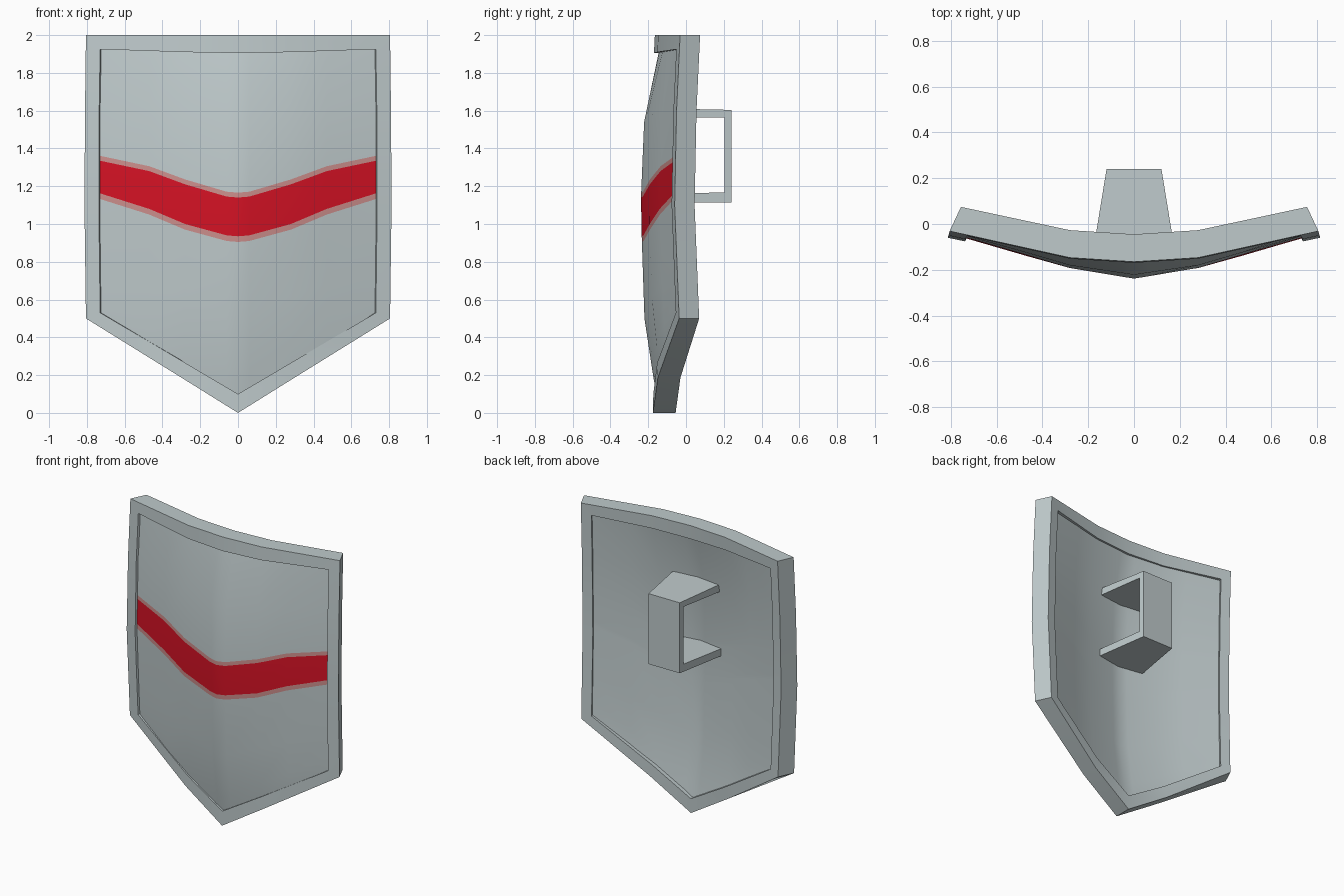
import bpy, bmesh, math

if "Cube" in bpy.data.objects:
    bpy.data.objects.remove(bpy.data.objects["Cube"])


def mat(name, col):
    m = bpy.data.materials.new(name)
    m.diffuse_color = (*col, 1)
    m.use_nodes = True
    m.node_tree.nodes["Principled BSDF"].inputs["Base Color"].default_value = m.diffuse_color
    return m


STEEL = mat("pale_steel", (0.52, 0.59, 0.60))
RED = mat("stripe_red", (0.66, 0.006, 0.018))
PINK = mat("stripe_faded_edge", (0.60, 0.27, 0.26))


def lerp(pts, v):
    """Piecewise linear curve through (key, value) points."""
    if v <= pts[0][0]:
        return pts[0][1]
    for (a, p), (b, q) in zip(pts, pts[1:]):
        if v <= b:
            return p + (q - p) * (v - a) / (b - a)
    return pts[-1][1]


def back(x, y, z, depth):
    """Point on the back side: pushed back, and inward near the sides."""
    ax = abs(x)
    shift = 0.05 * max(0, ax - 0.28) / 0.53
    return (math.copysign(ax - shift, x),
            y + depth * (1 - 0.12 * max(0, ax - 0.28) / 0.53), z)


def finish(name, bm, mats, smooth=True):
    bmesh.ops.recalc_face_normals(bm, faces=bm.faces[:])
    me = bpy.data.meshes.new(name)
    bm.to_mesh(me)
    bm.free()
    ob = bpy.data.objects.new(name, me)
    bpy.context.collection.objects.link(ob)
    for m in mats:
        me.materials.append(m)
    if smooth:
        bpy.ops.object.select_all(action='DESELECT')
        bpy.context.view_layer.objects.active = ob
        ob.select_set(True)
        bpy.ops.object.shade_smooth_by_angle(angle=math.radians(25))
    return ob


# Rim: closed loop of quads following a curved shield outline
def rim_y(x, z):
    across = lerp([(0, -0.165), (0.28, -0.147), (0.81, -0.03)], abs(x))
    return across + lerp([(0, -0.01), (0.2, -0.006), (0.5, -0.005),
                          (1.1, -0.03), (1.6, -0.02), (2, 0)], z)


half = [(0, 2, 0, 1.905), (0.28, 2, 0.28, 1.91), (0.805, 2, 0.73, 1.925),
        (0.81, 1.6, 0.735, 1.6), (0.813, 1.1, 0.737, 1.1),
        (0.805, 0.5, 0.73, 0.53), (0.3, 0.187, 0.28, 0.265), (0, 0, 0, 0.1)]
loop = half + [(-a, b, -c, d) for a, b, c, d in half[-2:0:-1]]
bm = bmesh.new()
rings = []
for xo, zo, xi, zi in loop:
    of = (xo, rim_y(xo, zo), zo)
    inf = (xi, rim_y(xi, zi), zi)
    rings.append([bm.verts.new(p) for p in
                  (of, inf, back(*inf, 0.12), back(*of, 0.12))])
for i, r in enumerate(rings):
    s = rings[(i + 1) % len(rings)]
    for k in range(4):
        bm.faces.new((r[k], r[(k + 1) % 4], s[(k + 1) % 4], s[k]))
finish("shield_rim", bm, [STEEL])


# Panel: bulging plate whose grid rows follow the V-shaped stripe
def panel_y(x, z):
    c = lerp([(0.1, -0.155), (0.2, -0.175), (0.5, -0.22), (1.1, -0.24),
              (1.58, -0.22), (1.92, -0.14)], z)
    m = lerp([(0.26, -0.14), (0.5, -0.177), (1.1, -0.195),
              (1.58, -0.18), (1.92, -0.12)], z)
    s = lerp([(0.53, -0.035), (1.1, -0.06), (1.6, -0.05), (1.92, -0.033)], z)
    return lerp([(0, c), (0.28, m), (0.745, s)], abs(x))


def rows(x):
    x = abs(x)
    zb = 0.09 + 0.589 * x
    hi = lerp([(0, 1.14), (0.06, 1.145), (0.28, 1.21), (0.47, 1.28), (0.745, 1.338)], x)
    lo = lerp([(0, 0.935), (0.06, 0.94), (0.28, 1.0), (0.47, 1.08), (0.745, 1.167)], x)
    return [zb, zb + 0.1, 0.5 + 0.4 * x, lo - 0.03, lo, hi, hi + 0.026,
            1.54 + 0.13 * x, 1.93]


xs = [0.06, 0.28, 0.47, 0.745]
xs = [-x for x in reversed(xs)] + [0] + xs
bm = bmesh.new()
front, rear = [], []
for x in xs:
    pts = [(x, panel_y(x, z), z) for z in rows(x)]
    front.append([bm.verts.new(p) for p in pts])
    rear.append([bm.verts.new(back(*p, 0.08)) for p in pts])
nx, nz = len(xs), len(front[0])
stripe = {3: 2, 4: 1, 5: 2}
for i in range(nx - 1):
    for j in range(nz - 1):
        for g in (front, rear):
            f = bm.faces.new((g[i][j], g[i + 1][j], g[i + 1][j + 1], g[i][j + 1]))
            if g is front:
                f.material_index = stripe.get(j, 0)
    for j in (0, nz - 1):
        bm.faces.new((front[i][j], front[i + 1][j], rear[i + 1][j], rear[i][j]))
for j in range(nz - 1):
    for i in (0, nx - 1):
        bm.faces.new((front[i][j], front[i][j + 1], rear[i][j + 1], rear[i][j]))
finish("shield_panel", bm, [STEEL, RED, PINK])

# Handle: C-shaped profile (y, z), narrowing away from the shield
profile = [(-0.14, 1.612), (0.24, 1.604), (0.24, 1.115), (-0.17, 1.11),
           (-0.17, 1.16), (0.205, 1.167), (0.205, 1.565), (-0.14, 1.56)]
bm = bmesh.new()
sides = []
for s in (-1, 1):
    sides.append([bm.verts.new((s * (0.159 - 0.163 * y), y, z))
                  for y, z in profile])
    bm.faces.new(sides[-1])
n = len(profile)
for k in range(n):
    bm.faces.new((sides[0][k], sides[0][(k + 1) % n],
                  sides[1][(k + 1) % n], sides[1][k]))
finish("grip_handle", bm, [STEEL], smooth=False)
